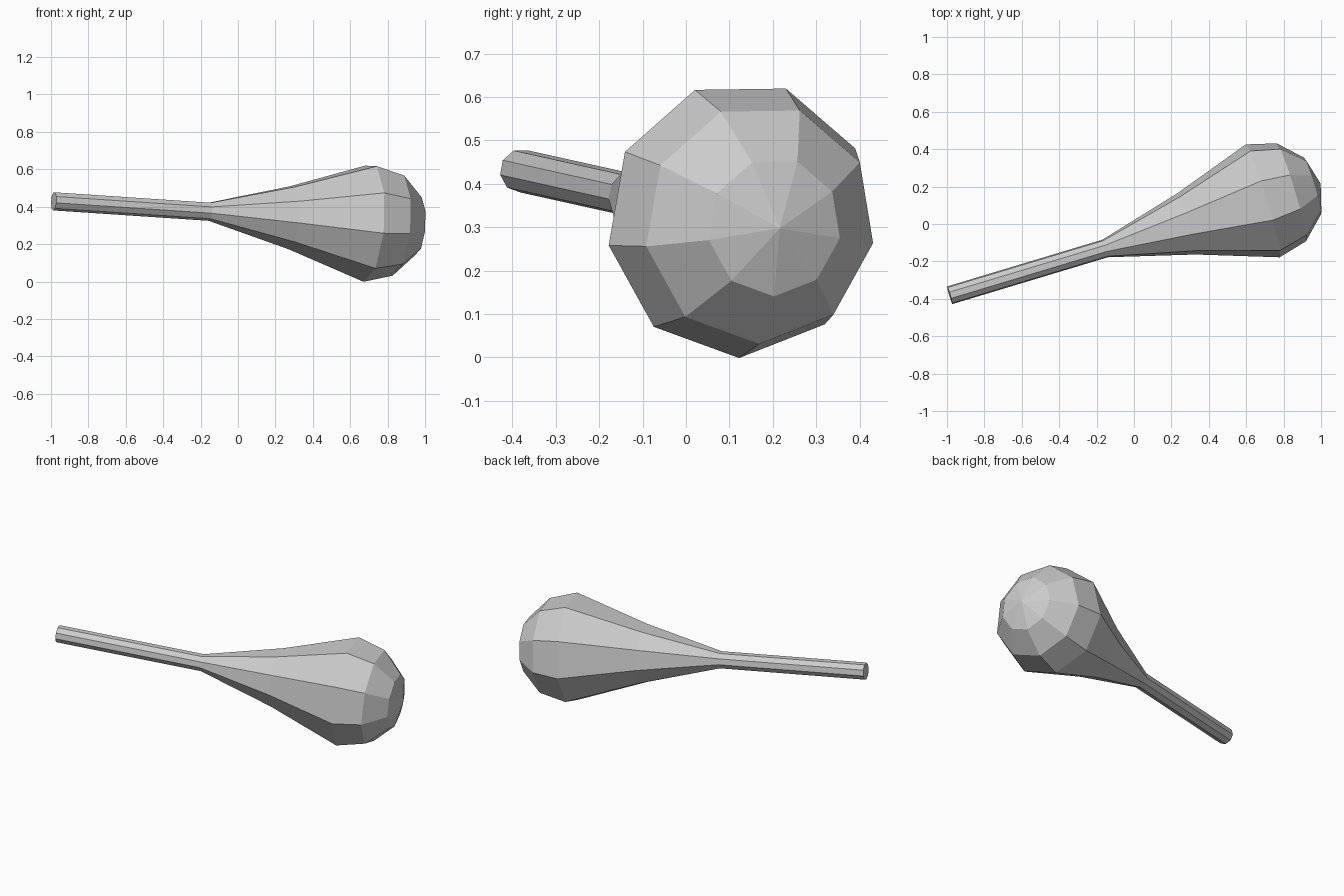
import bpy, bmesh, math
from mathutils import Vector

if "Cube" in bpy.data.objects:
    bpy.data.objects.remove(bpy.data.objects["Cube"])

SIDES = 9
R = 0.32
handle_end = Vector((-0.985, -0.381, 0.43))
head_centre = Vector((0.692, 0.124, 0.318))
axis = (head_centre - handle_end).normalized()
length = (head_centre - handle_end).length

# Ring directions around the axis: one corner points almost straight down
side = Vector((0, 0, 1)).cross(axis).normalized()
down = side.cross(axis).normalized()
if down.z > 0:
    down.negate()
phase = math.radians(0.8)

# Profile (distance along axis, radius): handle, flare, then rounded head
profile = [(0, 0.05), (0.87, 0.05), (1.325, 0.173), (length, R)]
profile += [(length + R * math.sin(math.radians(a)), R * math.cos(math.radians(a)))
            for a in (30, 60)]

bm = bmesh.new()
rings = []
for t, r in profile:
    c = handle_end + axis * t
    angles = [phase + math.tau * i / SIDES for i in range(SIDES)]
    rings.append([bm.verts.new(c + (down * math.cos(a) + side * math.sin(a)) * r)
                  for a in angles])
for a, b in zip(rings, rings[1:]):
    for i in range(SIDES):
        j = (i + 1) % SIDES
        bm.faces.new((a[i], a[j], b[j], b[i]))

# Flat handle cap and pointed fan at the tip of the head
bm.faces.new(rings[0])
tip = bm.verts.new(handle_end + axis * (length + R))
for i in range(SIDES):
    bm.faces.new((rings[-1][i], rings[-1][(i + 1) % SIDES], tip))
bmesh.ops.recalc_face_normals(bm, faces=bm.faces[:])

mesh = bpy.data.meshes.new("club")
bm.to_mesh(mesh)
bm.free()
bpy.context.collection.objects.link(bpy.data.objects.new("club", mesh))
